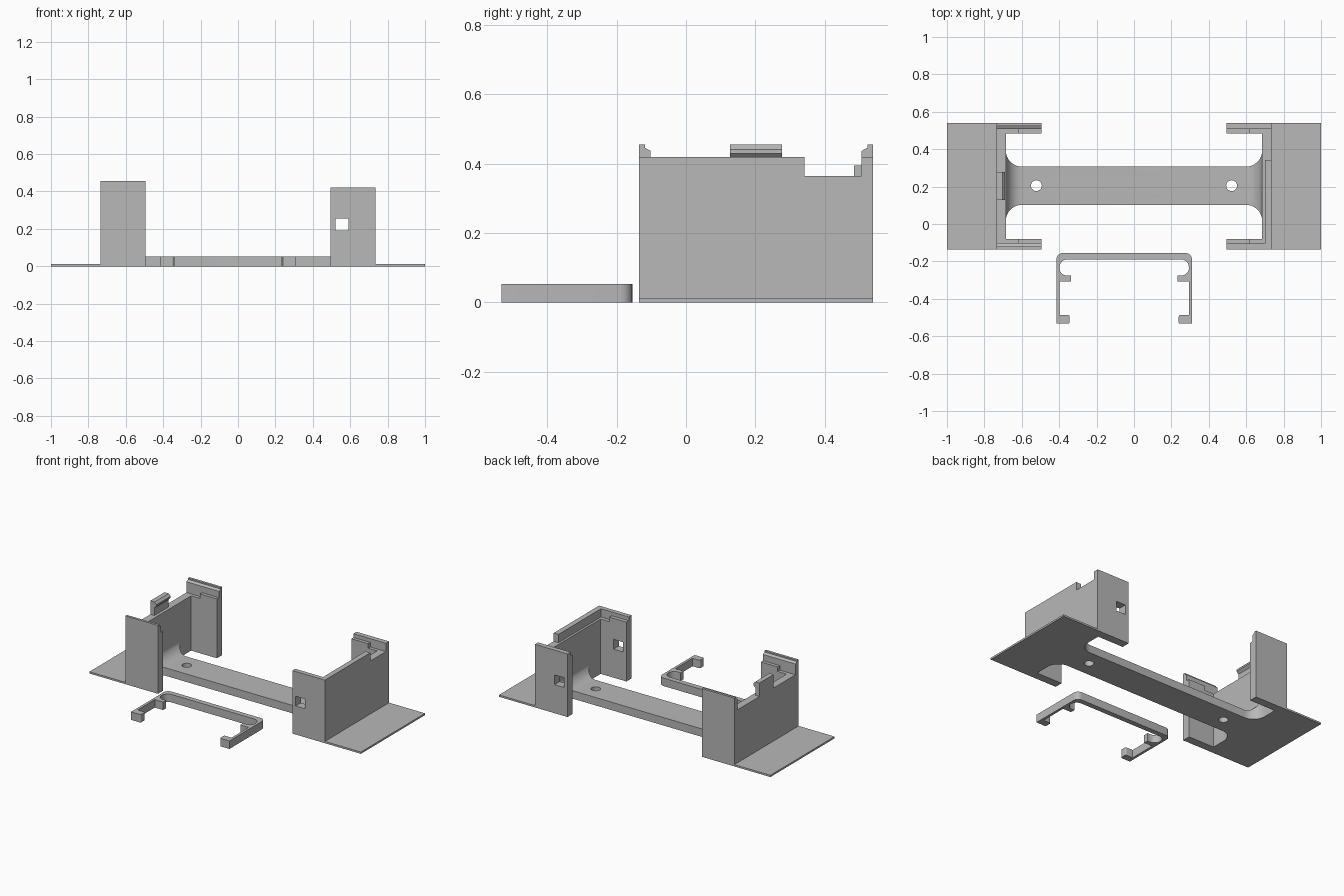
import bpy, bmesh, math

if "Cube" in bpy.data.objects:
    bpy.data.objects.remove(bpy.data.objects["Cube"])

grey = bpy.data.materials.new("plain grey")
grey.diffuse_color = (0.48, 0.48, 0.48, 1)
grey.use_nodes = True
grey.node_tree.nodes["Principled BSDF"].inputs["Base Color"].default_value = grey.diffuse_color


def prism(name, pts, lo, hi, axis="z"):
    """Extrude an outline: (x, y) along z, or (x, z) along y."""
    bm = bmesh.new()
    put = (lambda a, b, h: (a, b, h)) if axis == "z" else (lambda a, b, h: (a, h, b))
    bottom = [bm.verts.new(put(a, b, lo)) for a, b in pts]
    top = [bm.verts.new(put(a, b, hi)) for a, b in pts]
    bm.faces.new(bottom)
    bm.faces.new(top)
    for i in range(len(pts)):
        j = (i + 1) % len(pts)
        bm.faces.new((bottom[i], bottom[j], top[j], top[i]))
    bmesh.ops.recalc_face_normals(bm, faces=bm.faces)
    me = bpy.data.meshes.new(name)
    bm.to_mesh(me)
    bm.free()
    ob = bpy.data.objects.new(name, me)
    bpy.context.collection.objects.link(ob)
    me.materials.append(grey)
    return ob


def box(name, x0, x1, y0, y1, z0, z1):
    return prism(name, [(x0, y0), (x1, y0), (x1, y1), (x0, y1)], z0, z1)


def arc(cx, cy, r, a0, a1, n=10):
    return [(cx + r * math.cos(math.radians(a0 + (a1 - a0) * i / n)),
             cy + r * math.sin(math.radians(a0 + (a1 - a0) * i / n))) for i in range(n + 1)]


def boolean(ob, cutter, op="DIFFERENCE"):
    mod = ob.modifiers.new("cut", "BOOLEAN")
    mod.operation, mod.solver, mod.object = op, "EXACT", cutter
    bpy.context.view_layer.objects.active = ob
    bpy.ops.object.modifier_apply(modifier=mod.name)
    bpy.data.objects.remove(cutter, do_unlink=True)


def smooth(ob):
    bpy.ops.object.select_all(action="DESELECT")
    ob.select_set(True)
    bpy.context.view_layer.objects.active = ob
    bpy.ops.object.shade_smooth_by_angle(angle=math.radians(30))


Y0, Y1 = -0.135, 0.54           # bracket depth range
XO, XI, XF = 0.735, 0.685, 0.495  # wall outside, wall inside, flange tip
LEDGE, RIM, HOOK = 0.365, 0.42, 0.455

# Two end brackets: thin outer plate, C-shaped wall, small ledge blocks
for side, s in (("left", -1), ("right", 1)):
    box(side + "_base_plate", s * XO, s, Y0, Y1, 0, 0.012)
    outline = [(XF, Y0), (XO, Y0), (XO, Y1), (XF, Y1),
               (XF, 0.485), (XI, 0.485), (XI, -0.08), (XF, -0.08)]
    wall = prism(side + "_bracket_wall", [(s * x, y) for x, y in outline], 0, LEDGE)
    if s > 0:  # square windows in both flanges
        boolean(wall, box("window_cutter", 0.52, 0.59, -0.5, 0.9, 0.19, 0.255))
    for end, a, b in (("front", -0.105, -0.08), ("back", 0.485, 0.507)):
        box(f"{side}_{end}_ledge_block", s * XF, s * 0.62, a, b, LEDGE, 0.395)

# Right bracket: raised rim, open near the back
prism("right_rim", [(XF, Y0), (XO, Y0), (XO, 0.342), (0.70, 0.342),
                    (0.70, -0.105), (XF, -0.105)], LEDGE, RIM)
box("right_back_rim", XF, XO, 0.507, Y1, LEDGE, RIM)

# Left bracket: chamfered ridges on the flanges and a snap hook on the wall
for name, outer, d in (("left_front_ridge", Y0, 1), ("left_back_ridge", Y1, -1)):
    ridge = box(name, -XO, -XF, outer, outer + d * 0.033, LEDGE, HOOK)
    for v in ridge.data.vertices:   # slope the inner top edge
        if abs(v.co.y - outer) > 0.01 and v.co.z > 0.4:
            v.co.z = 0.437
    box(name + "_crest", -XO, -XF, outer, outer + d * 0.016, LEDGE, HOOK)
prism("left_snap_hook", [(-XO, LEDGE), (-0.705, LEDGE), (-0.705, 0.415), (-0.69, 0.43),
                         (-0.69, 0.441), (-0.704, HOOK), (-XO, HOOK)], 0.127, 0.277, "y")

# Bridge strip: flared in plan, filleted up onto the walls
R, YA, YB, T = 0.085, 0.102, 0.307, 0.053
c = XI - R
plan = (arc(c, YB + R, R, 0, -90) + arc(-c, YB + R, R, 270, 180)
        + arc(-c, YA - R, R, 180, 90) + arc(c, YA - R, R, 90, 0))
bridge = prism("bridge_strip", plan, 0, 0.3)
side_profile = ([(-0.8, -0.1), (0.8, -0.1), (0.8, T + R)]
                + arc(c, T + R, R, 0, -90) + arc(-c, T + R, R, 270, 180) + [(-0.8, T + R)])
boolean(bridge, prism("profile_cutter", side_profile, -0.3, 0.8, "y"), "INTERSECT")
for x in (-0.522, 0.522):
    boolean(bridge, prism("screw_hole_cutter", arc(x, 0.205, 0.029, 0, 345, 23), -0.1, 0.2))
smooth(bridge)

# Loose retaining clip: half outline mirrored about its own centre
M = -0.0525
half = (arc(-0.380, -0.190, 0.035, 90, 180, 6)
        + [(-0.415, -0.533), (-0.352, -0.533)]
        + arc(-0.352, -0.525, 0.008, -90, 0, 4) + arc(-0.352, -0.495, 0.008, 0, 90, 4)
        + [(-0.398, -0.487), (-0.398, -0.307), (-0.337, -0.307), (-0.337, -0.276)]
        + arc(-0.357, -0.234, 0.042, 270, 180, 8) + arc(-0.357, -0.230, 0.041, 180, 90, 8))
clip = prism("retaining_clip", half + [(2 * M - x, y) for x, y in reversed(half)], 0, T)
smooth(clip)
